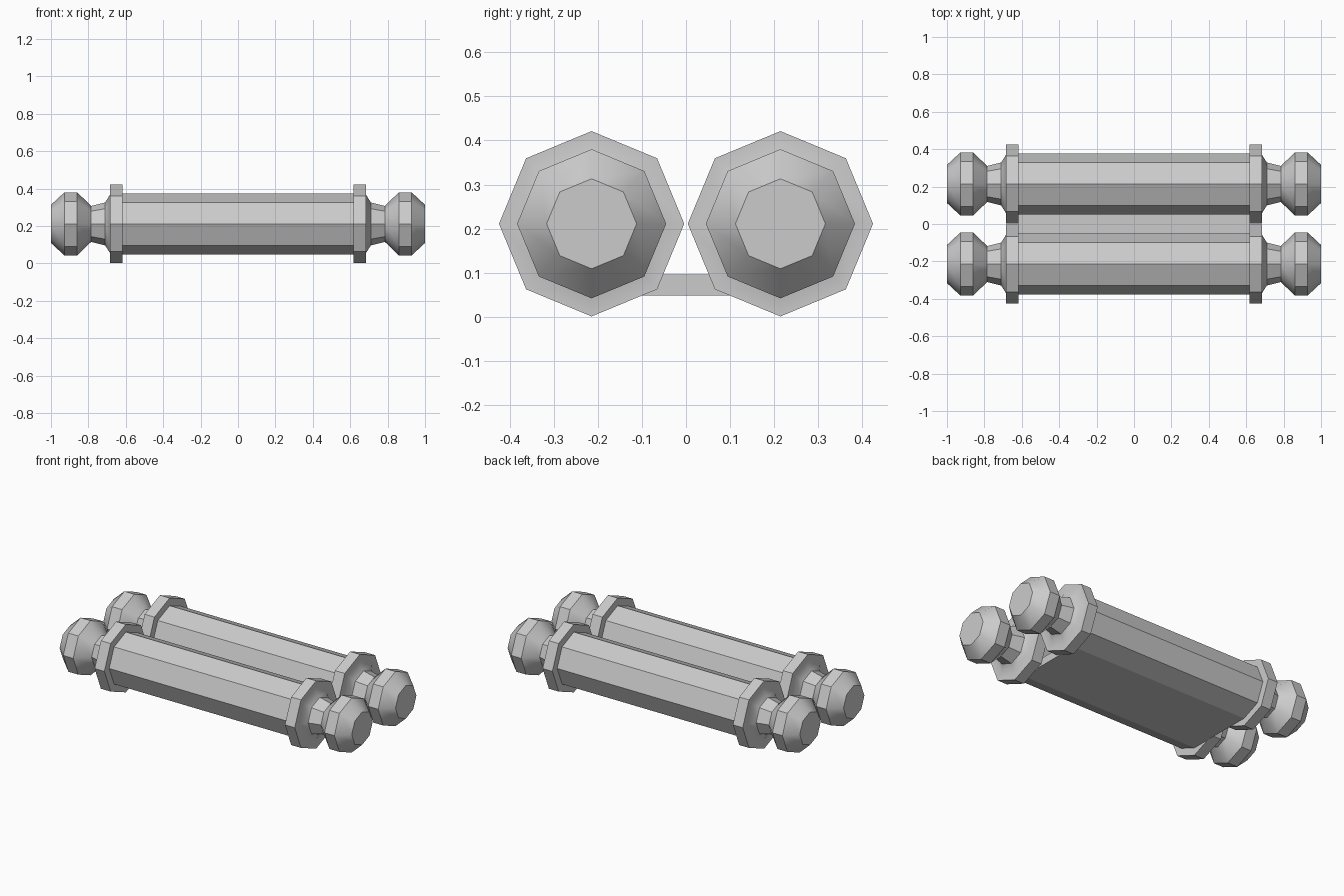
import bpy, bmesh, math

if "Cube" in bpy.data.objects:
    bpy.data.objects.remove(bpy.data.objects["Cube"])

R_BODY, CY, CZ, SIDES = 0.163, 0.214, 0.211, 8

# Half profile of a bar from the middle outwards: (x, radius)
HALF = [(0.618, R_BODY), (0.618, 0.21), (0.685, 0.21), (0.685, 0.155),
        (0.71, 0.115), (0.785, 0.096), (0.86, 0.169), (0.928, 0.169), (1.0, 0.102)]
PROFILE = [(-x, r) for x, r in reversed(HALF)] + HALF


def finish(name, bm):
    bmesh.ops.recalc_face_normals(bm, faces=bm.faces)
    mesh = bpy.data.meshes.new(name)
    bm.to_mesh(mesh)
    bm.free()
    ob = bpy.data.objects.new(name, mesh)
    bpy.context.collection.objects.link(ob)
    return ob


def bar(name, cy):
    """Eight-sided turned bar along x, capped at both ends."""
    bm = bmesh.new()
    rings = []
    for x, r in PROFILE:
        rings.append([bm.verts.new((x, cy + r * math.cos(a), CZ + r * math.sin(a)))
                      for a in (2 * math.pi * i / SIDES for i in range(SIDES))])
    for a, b in zip(rings, rings[1:]):
        for i in range(SIDES):
            j = (i + 1) % SIDES
            bm.faces.new((a[i], a[j], b[j], b[i]))
    bm.faces.new(rings[0])
    bm.faces.new(rings[-1])
    ob = finish(name, bm)
    bpy.ops.object.select_all(action='DESELECT')
    ob.select_set(True)
    bpy.context.view_layer.objects.active = ob
    bpy.ops.object.shade_smooth_by_angle(angle=math.radians(40))


# Two parallel bars with collars and knobs
bar("front_bar", -CY)
bar("back_bar", CY)

# Web joining the undersides of the bars, following their lower facets
d = R_BODY * math.sqrt(0.5)
section = [(-CY, CZ - R_BODY), (CY, CZ - R_BODY), (CY - d, CZ - d), (-CY + d, CZ - d)]
bm = bmesh.new()
ends = [[bm.verts.new((x, y, z)) for y, z in section] for x in (-0.618, 0.618)]
for e in ends:
    bm.faces.new(e)
for i in range(4):
    j = (i + 1) % 4
    bm.faces.new((ends[0][i], ends[0][j], ends[1][j], ends[1][i]))
finish("joining_web", bm)
